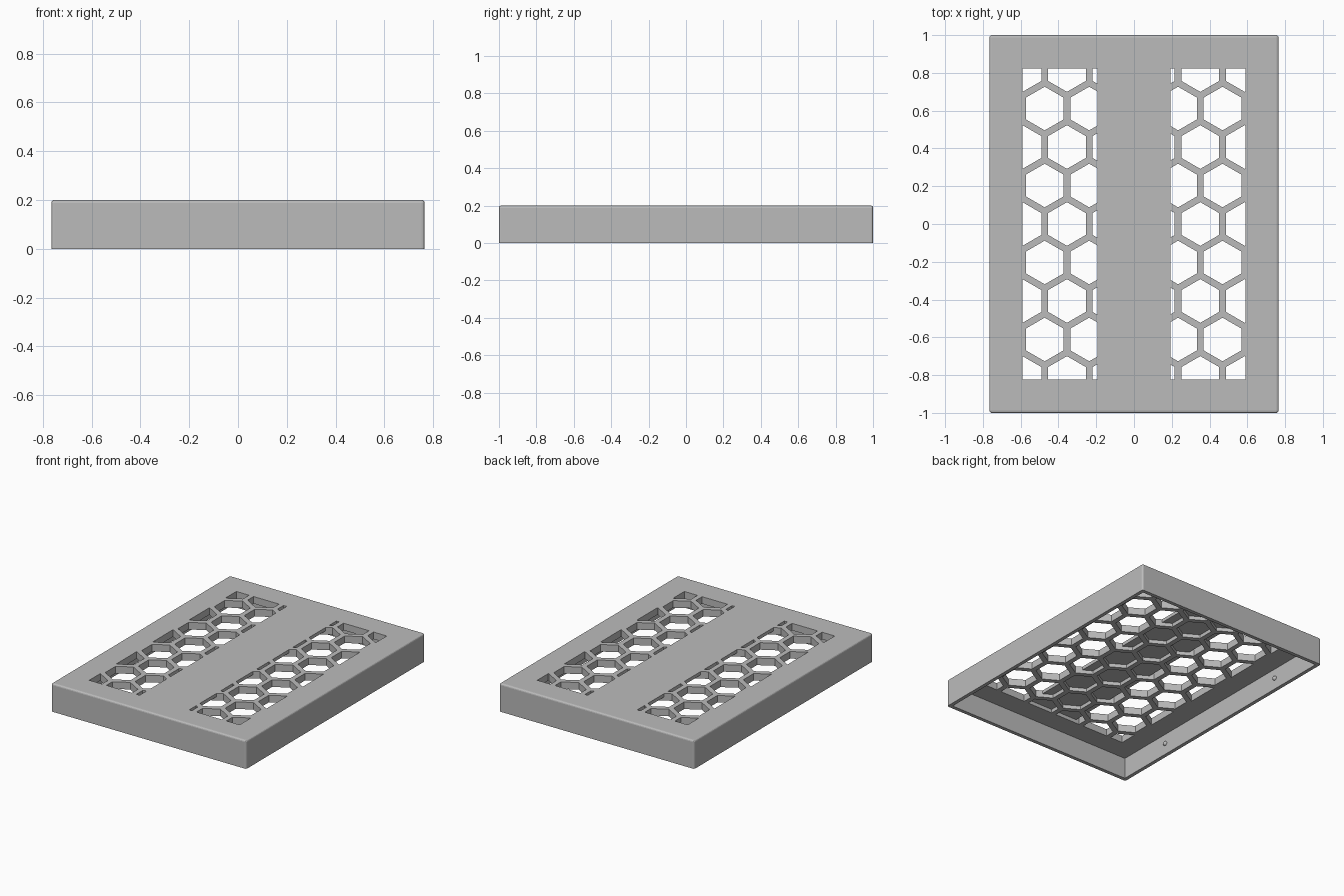
import bpy, bmesh, math
from mathutils import Vector

if "Cube" in bpy.data.objects:
    bpy.data.objects.remove(bpy.data.objects["Cube"])

HALF_X, HALF_Y, HEIGHT = 0.765, 1.0, 0.2
WALL, CEILING = 0.026, 0.15
PITCH, HEX_WIDTH = 0.2353, 0.2
VENT_X, VENT_Y, SPINE = 0.59, 0.824, 0.194

grey = bpy.data.materials.new("plain grey")
grey.use_nodes = True
colour = (0.5, 0.5, 0.5, 1)
grey.diffuse_color = colour
grey.node_tree.nodes["Principled BSDF"].inputs["Base Color"].default_value = colour


def finish(name, bm):
    mesh = bpy.data.meshes.new(name)
    bmesh.ops.recalc_face_normals(bm, faces=bm.faces)
    bm.to_mesh(mesh)
    bm.free()
    mesh.materials.append(grey)
    obj = bpy.data.objects.new(name, mesh)
    bpy.context.collection.objects.link(obj)
    return obj


def box(name, low, high, bevel=0):
    bm = bmesh.new()
    bmesh.ops.create_cube(bm, size=1)
    low, high = Vector(low), Vector(high)
    for v in bm.verts:
        v.co = (low + high) / 2 + v.co * (high - low)
    if bevel:
        edges = [e for e in bm.edges if max(v.co.z for v in e.verts) > low.z + 0.001]
        bmesh.ops.bevel(bm, geom=edges, offset=bevel, segments=3,
                        profile=0.5, affect='EDGES')
    return finish(name, bm)


def hex_cutter(name, x0, x1, top):
    """Honeycomb of prisms, trimmed to a rectangle."""
    bm = bmesh.new()
    radius = HEX_WIDTH / math.sqrt(3)
    for row in range(-5, 6):
        for col in range(-4, 5):
            cx = (col + (0.5 if row % 2 else 0)) * PITCH - 0.002 + PITCH / 2
            cy = row * PITCH * math.sqrt(3) / 2
            ring = []
            for k in range(6):
                a = math.radians(60 * k + 30)
                ring.append(bm.verts.new((cx + radius * math.cos(a),
                                          cy + radius * math.sin(a), 0.1)))
            bm.faces.new(ring)
    # Trim the flat cells, then extrude them
    for point, normal in (((x0, 0, 0), (-1, 0, 0)), ((x1, 0, 0), (1, 0, 0)),
                          ((0, -VENT_Y, 0), (0, -1, 0)), ((0, VENT_Y, 0), (0, 1, 0))):
        bmesh.ops.bisect_plane(bm, geom=bm.verts[:] + bm.edges[:] + bm.faces[:],
                               plane_co=point, plane_no=normal, clear_outer=True)
    made = bmesh.ops.extrude_face_region(bm, geom=bm.faces[:], use_keep_orig=True)
    for item in made["geom"]:
        if isinstance(item, bmesh.types.BMVert):
            item.co.z = top
    return finish(name, bm)


def cut(target, cutter):
    mod = target.modifiers.new("cut", 'BOOLEAN')
    mod.operation, mod.solver, mod.object = 'DIFFERENCE', 'EXACT', cutter
    bpy.context.view_layer.objects.active = target
    bpy.ops.object.modifier_apply(modifier=mod.name)
    bpy.data.objects.remove(cutter)


# Open-bottomed cover with softened top and corners
cover = box("vented_cover", (-HALF_X, -HALF_Y, 0), (HALF_X, HALF_Y, HEIGHT), 0.012)
cut(cover, box("cavity", (WALL - HALF_X, WALL - HALF_Y, -0.1),
               (HALF_X - WALL, HALF_Y - WALL, CEILING)))

# Blind honeycomb pockets under the solid spine, then the open vents
cut(cover, hex_cutter("pockets", -VENT_X, VENT_X, 0.176))
for x0, x1 in ((-VENT_X, -SPINE), (SPINE, VENT_X)):
    cut(cover, hex_cutter("vents", x0, x1, 0.3))

# Small snap nubs on the inner side walls
for side, label in ((-1, "right"), (1, "left")):
    for y, place in ((-0.56, "front"), (0.56, "back")):
        bm = bmesh.new()
        bmesh.ops.create_uvsphere(bm, u_segments=16, v_segments=8, radius=0.016)
        nub = finish(f"snap_nub_{place}_{label}", bm)
        nub.location = (side * (HALF_X - WALL), y, 0.08)
        nub.data.shade_smooth()
